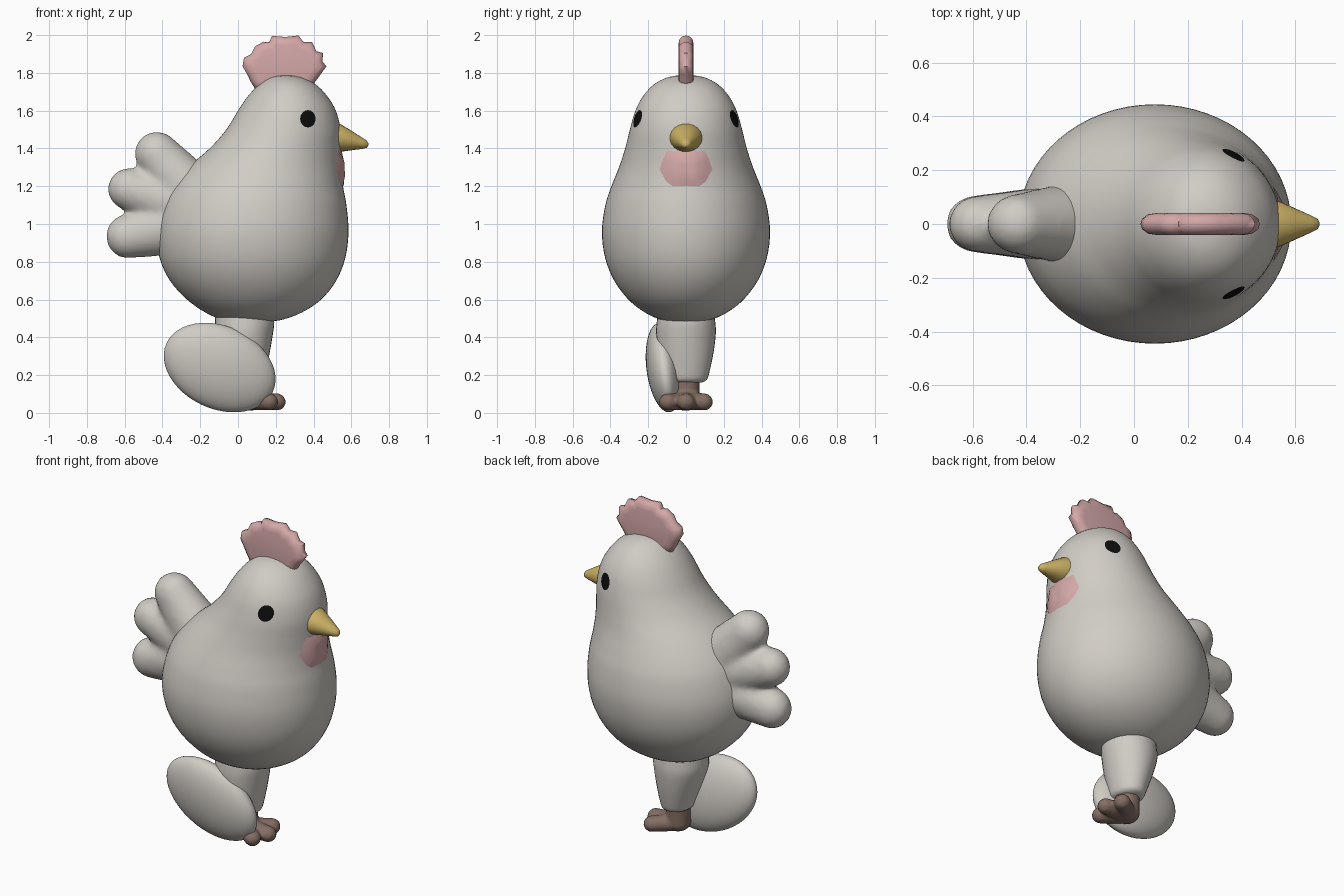
import bpy, bmesh, math
from mathutils import Vector, Matrix
from mathutils.bvhtree import BVHTree

if "Cube" in bpy.data.objects:
    bpy.data.objects.remove(bpy.data.objects["Cube"])


def material(name, rgb):
    m = bpy.data.materials.new(name)
    m.diffuse_color = (*rgb, 1)
    m.use_nodes = True
    m.node_tree.nodes["Principled BSDF"].inputs["Base Color"].default_value = m.diffuse_color
    return m


WHITE = material("warm_white", (0.63, 0.60, 0.555))
PINK = material("soft_pink", (0.66, 0.39, 0.39))
YELLOW = material("beak_yellow", (0.60, 0.44, 0.13))
BROWN = material("foot_brown", (0.23, 0.155, 0.125))
BLACK = material("eye_black", (0.004, 0.004, 0.004))


def finish(name, bm, mat, angle=180):
    bmesh.ops.recalc_face_normals(bm, faces=bm.faces)
    me = bpy.data.meshes.new(name)
    bm.to_mesh(me)
    ob = bpy.data.objects.new(name, me)
    bpy.context.collection.objects.link(ob)
    me.materials.append(mat)
    bpy.ops.object.select_all(action='DESELECT')
    bpy.context.view_layer.objects.active = ob
    ob.select_set(True)
    bpy.ops.object.shade_smooth_by_angle(angle=math.radians(angle))
    return ob


def catmull(rows, steps):
    """Smoothly resample a list of equal-length rows."""
    out = []
    for i in range(len(rows) - 1):
        a, b, c, d = (rows[max(0, min(len(rows) - 1, i + k))] for k in (-1, 0, 1, 2))
        for s in range(steps):
            t = s / steps
            out.append([0.5 * (2*q + (r-p)*t + (2*p-5*q+4*r-w)*t*t + (3*q-p-3*r+w)*t**3)
                        for p, q, r, w in zip(a, b, c, d)])
    return out + [list(rows[-1])]


def loft(rows, n, axis='z'):
    """Rows: position along the axis, two centre values, two radii."""
    bm = bmesh.new()
    rings = []
    for h, c1, c2, r1, r2 in rows:
        ring = []
        for k in range(n):
            t = 2 * math.pi * k / n
            p, q = c1 + r1 * math.cos(t), c2 + r2 * math.sin(t)
            ring.append(bm.verts.new((p, q, h) if axis == 'z' else (h, p, q)))
        rings.append(ring)
    for a, b in zip(rings, rings[1:]):
        for k in range(n):
            bm.faces.new((a[k], a[(k+1) % n], b[(k+1) % n], b[k]))
    bm.faces.new(rings[0])
    bm.faces.new(rings[-1])
    return bm


def blob(name, balls, mat, voxel, smooth):
    """Fuse ellipsoids (centre, radii) into one soft form."""
    bm = bmesh.new()
    for c, r in balls:
        bmesh.ops.create_uvsphere(bm, u_segments=24, v_segments=16, radius=1,
                                  matrix=Matrix.Translation(c) @ Matrix.Diagonal((*r, 1)))
    ob = finish(name, bm, mat)
    m = ob.modifiers.new("fuse", 'REMESH')
    m.mode, m.voxel_size, m.use_smooth_shade = 'VOXEL', voxel, True
    s = ob.modifiers.new("soften", 'SMOOTH')
    s.factor, s.iterations = 0.5, smooth
    bpy.ops.object.convert(target='MESH')
    return ob


def chain(a, b, ra, rb, ky=1.0, kz=1.0, n=7):
    """Ellipsoids spaced between two points, for a tapered limb."""
    out = []
    for i in range(n):
        t = i / (n - 1)
        r = ra + (rb - ra) * t
        out.append((Vector(a).lerp(Vector(b), t), (r, r * ky, r * kz)))
    return out


# Body and head: height, back x, front x, half width
outline = [
    (0.475, 0.07, 0.09, 0.01), (0.49, -0.07, 0.22, 0.12), (0.53, -0.17, 0.335, 0.215),
    (0.60, -0.27, 0.44, 0.305), (0.70, -0.36, 0.52, 0.38), (0.82, -0.415, 0.568, 0.428),
    (0.96, -0.43, 0.585, 0.445), (1.10, -0.40, 0.574, 0.427), (1.20, -0.35, 0.556, 0.395),
    (1.30, -0.265, 0.546, 0.355), (1.40, -0.15, 0.545, 0.322), (1.50, -0.062, 0.543, 0.297),
    (1.60, 0.0, 0.518, 0.268), (1.68, 0.055, 0.47, 0.225), (1.74, 0.115, 0.41, 0.168),
    (1.777, 0.175, 0.335, 0.095), (1.79, 0.245, 0.26, 0.01)]
rows = [(z, (a+b)/2, 0, (b-a)/2, w) for z, a, b, w in outline]
bm = loft(catmull(rows, 4), 64)
surface = BVHTree.FromBMesh(bm)
finish("body", bm, WHITE)


def patch(name, outline, centre, mat, side, lift):
    """Thin plate hugging the body; outline is (u, z), u = x on the sides, y in front."""
    bm = bmesh.new()
    rings, n, steps = [], len(outline), 6
    for s in range(1, steps + 1):
        f, ring = s / steps, []
        for u, z in outline:
            u, z = centre[0] + (u-centre[0]) * f, centre[1] + (z-centre[1]) * f
            if side:
                p = surface.ray_cast(Vector((u, 2*side, z)), Vector((0, -side, 0)))[0]
                p.y += side * lift(u, f)
            else:
                p = surface.ray_cast(Vector((2, u, z)), Vector((-1, 0, 0)))[0]
                p.x += lift(u, f)
            ring.append(bm.verts.new(p))
        rings.append(ring)
    bm.faces.new(rings[0])
    for a, b in zip(rings, rings[1:]):
        for k in range(n):
            bm.faces.new((a[k], a[(k+1) % n], b[(k+1) % n], b[k]))
    ob = finish(name, bm, mat)
    # Face the plate outward
    want = Vector((0, side, 0)) if side else Vector((1, 0, 0))
    if ob.data.polygons[0].normal.dot(want) < 0:
        ob.data.flip_normals()


# Eyes
for side, label in ((-1, "right"), (1, "left")):
    ring = [(0.37 + 0.041 * math.cos(t * math.pi / 8), 1.557 + 0.046 * math.sin(t * math.pi / 8))
            for t in range(16)]
    patch(label + "_eye", ring, (0.37, 1.557), BLACK, side, lambda u, f: 0.004)

# Wattle: two shallow lobes under the beak
half = [(0.0, 1.20), (0.07, 1.20), (0.105, 1.225), (0.14, 1.29), (0.122, 1.34), (0.10, 1.385), (0.0, 1.39)]
ring = half + [(-y, z) for y, z in half[-2:0:-1]]
patch("wattle", ring, (0, 1.30), PINK, 0,
      lambda u, f: 0.003 + 0.02 * (1 - f * f) * (0.6 + 0.4 * min(1, abs(u) / 0.04)))

# Beak
beak = [(0.48, 0, 1.458, 0.092, 0.082), (0.54, 0, 1.456, 0.085, 0.074), (0.60, 0, 1.442, 0.058, 0.052),
        (0.66, 0, 1.427, 0.031, 0.029), (0.682, 0, 1.422, 0.020, 0.019), (0.69, 0, 1.421, 0.006, 0.006)]
finish("beak", loft(beak, 24, 'x'), YELLOW, 60)

# Comb: scalloped plate with rounded edges
comb = [(0.10, 1.70), (0.066, 1.755), (0.05, 1.79), (0.024, 1.835), (0.032, 1.88), (0.07, 1.90), (0.09, 1.94),
        (0.135, 1.965), (0.165, 1.962), (0.18, 1.996), (0.25, 1.99), (0.32, 1.998), (0.347, 1.963),
        (0.392, 1.963), (0.415, 1.915), (0.450, 1.905), (0.447, 1.86), (0.468, 1.835),
        (0.436, 1.79), (0.41, 1.755), (0.38, 1.70)]
mid = Vector((0.245, 0, 1.82))
bm = bmesh.new()
rings = []
for y, k in ((-0.041, 0.72), (-0.036, 0.87), (-0.02, 0.97), (0, 1), (0.02, 0.97), (0.036, 0.87), (0.041, 0.72)):
    rings.append([bm.verts.new((mid.x + (x - mid.x) * k, y, mid.z + (z - mid.z) * k)) for x, z in comb])
for a, b in zip(rings, rings[1:]):
    for k in range(len(comb)):
        j = (k + 1) % len(comb)
        bm.faces.new((a[k], a[j], b[j], b[k]))
bm.faces.new(rings[0])
bm.faces.new(rings[-1])
finish("comb", bm, PINK, 70)

# Tail: three fused feather lobes
tail = chain((-0.25, 0, 1.16), (-0.43, 0, 1.372), 0.16, 0.118, 0.95)
tail += chain((-0.30, 0, 1.10), (-0.578, 0, 1.185), 0.15, 0.112, 0.95)
tail += chain((-0.28, 0, 1.00), (-0.582, 0, 0.935), 0.16, 0.118, 0.92)
blob("tail", tail, WHITE, 0.018, 10)

# Lowered wing resting against the leg
bm = bmesh.new()
bmesh.ops.create_uvsphere(bm, u_segments=40, v_segments=24, radius=1, matrix=(
    Matrix.Translation((-0.097, -0.115, 0.24)) @ Matrix.Rotation(math.radians(7), 4, 'X')
    @ Matrix.Rotation(math.radians(25), 4, 'Y') @ Matrix.Diagonal((0.31, 0.095, 0.22, 1))))
finish("wing", bm, WHITE)

# Leg
leg = [(0.56, 0.035, 0, 0.15, 0.145), (0.48, 0.035, 0, 0.157, 0.155), (0.42, 0.033, 0, 0.152, 0.158),
       (0.32, 0.04, 0, 0.128, 0.146), (0.22, 0.048, 0, 0.10, 0.125), (0.175, 0.05, 0, 0.085, 0.11),
       (0.16, 0.05, 0, 0.06, 0.08)]
finish("leg", loft(catmull(leg, 3), 32), WHITE, 60)

# Foot: ankle and three toes
foot = chain((0.05, 0, 0.17), (0.05, 0, 0.07), 0.07, 0.07, 1.05, 0.8)
for y, x in ((-0.095, 0.165), (0, 0.205), (0.095, 0.165)):
    foot += chain((0.05, 0, 0.065), (x, y, 0.058), 0.055, 0.048, 1, 0.95)
blob("foot", foot, BROWN, 0.01, 4)
